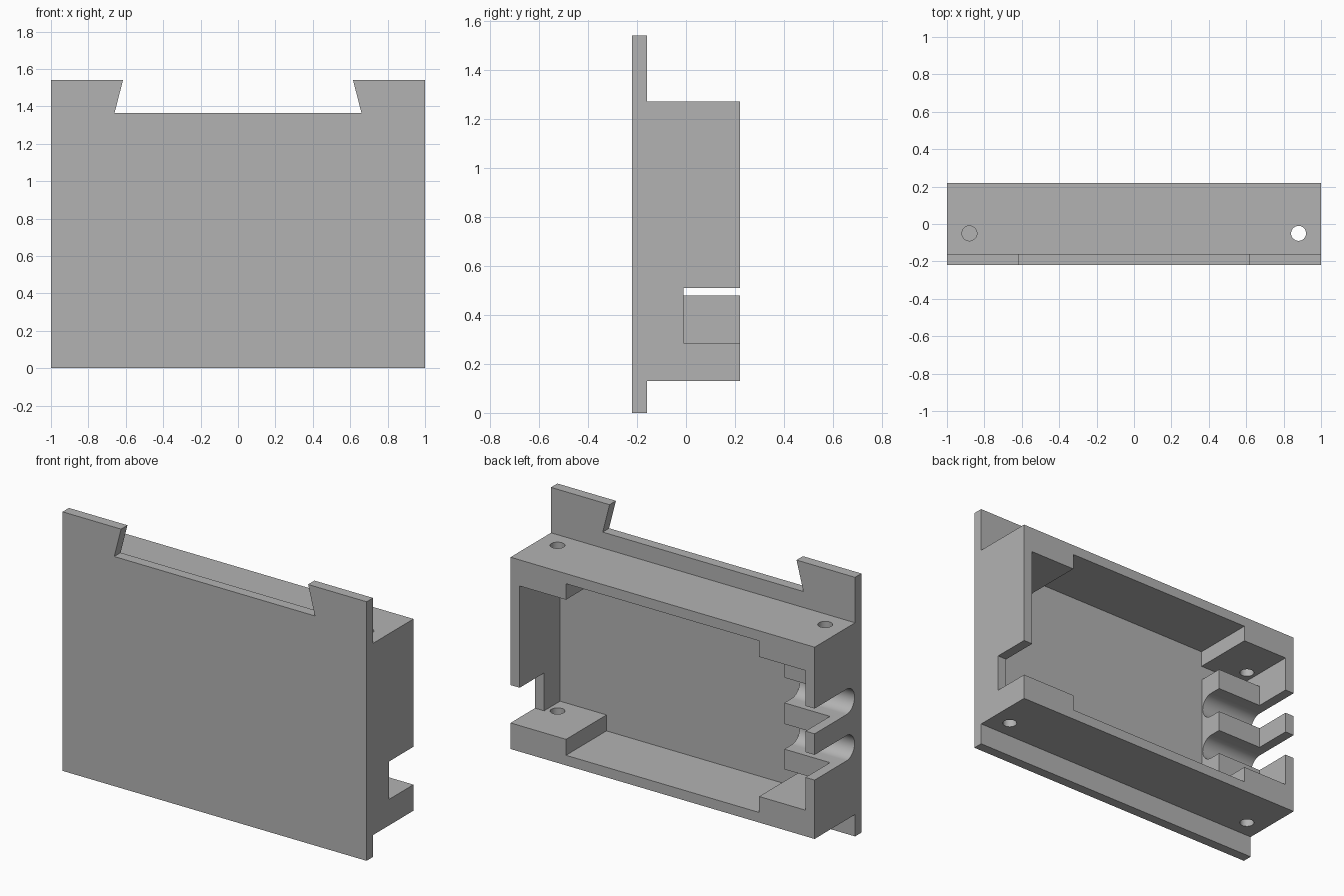
import bpy
import bmesh
import math
from mathutils import Vector

if "Cube" in bpy.data.objects:
    bpy.data.objects.remove(bpy.data.objects["Cube"])

grey = bpy.data.materials.new("plain_grey")
grey.diffuse_color = (0.45, 0.45, 0.45, 1)
grey.use_nodes = True
grey.node_tree.nodes["Principled BSDF"].inputs["Base Color"].default_value = grey.diffuse_color


def prism(name, points, axis, lo, hi):
    """Extrude a 2D outline along an axis (X: points are y,z / Y: x,z / Z: x,y)."""
    place = {"X": lambda a, b, d: (d, a, b),
             "Y": lambda a, b, d: (a, d, b),
             "Z": lambda a, b, d: (a, b, d)}[axis]
    bm = bmesh.new()
    face = bm.faces.new([bm.verts.new(place(a, b, lo)) for a, b in points])
    moved = bmesh.ops.extrude_face_region(bm, geom=[face])["geom"]
    verts = [v for v in moved if isinstance(v, bmesh.types.BMVert)]
    bmesh.ops.translate(bm, verts=verts, vec=Vector(place(0, 0, hi - lo)))
    bmesh.ops.recalc_face_normals(bm, faces=bm.faces)
    mesh = bpy.data.meshes.new(name)
    bm.to_mesh(mesh)
    bm.free()
    mesh.materials.append(grey)
    obj = bpy.data.objects.new(name, mesh)
    bpy.context.collection.objects.link(obj)
    return obj


def box(name, x, y, z):
    return prism(name, [(x[0], y[0]), (x[1], y[0]), (x[1], y[1]), (x[0], y[1])], "Z", *z)


def arc(cx, cy, r, start, end, n):
    return [(cx + r * math.cos(start + (end - start) * i / n),
             cy + r * math.sin(start + (end - start) * i / n)) for i in range(n + 1)]


def combine(target, other, operation):
    """Apply a boolean and discard the helper."""
    mod = target.modifiers.new(operation, "BOOLEAN")
    mod.operation = operation
    mod.solver = "EXACT"
    mod.object = other
    bpy.context.view_layer.objects.active = target
    bpy.ops.object.modifier_apply(modifier=mod.name)
    bpy.data.objects.remove(other)


# Front plate with dovetail notch in its top edge
half = [(1, 0), (1, 1.54), (0.615, 1.54), (0.66, 1.365)]
outline = half + [(-x, z) for x, z in reversed(half)]
housing = prism("housing", outline, "Y", -0.22, -0.16)

# Rear case, hollowed by a tall middle cavity and a lower full-width one
combine(housing, box("case", (-1, 1), (-0.2, 0.22), (0.13, 1.27)), "UNION")
combine(housing, box("middle_cavity", (-0.635, 0.635), (-0.16, 0.4), (0.19, 1.21)), "DIFFERENCE")
combine(housing, box("wide_cavity", (-0.94, 0.94), (-0.16, 0.4), (0.285, 1.115)), "DIFFERENCE")

# Cable holder block inside the left wall
combine(housing, box("cable_holder", (-0.97, -0.64), (-0.19, -0.01), (0.36, 1.03)), "UNION")

# Two round-bottomed cable grooves
for z in (0.555, 0.83):
    groove = [(0.4, z + 0.075)] + arc(-0.08, z, 0.075, math.pi / 2, 1.5 * math.pi, 24) + [(0.4, z - 0.075)]
    combine(housing, prism("groove", groove, "X", -1.2, -0.5), "DIFFERENCE")

# Slot in the right wall
combine(housing, box("slot", (0.9, 1.2), (-0.01, 0.4), (0.285, 0.51)), "DIFFERENCE")

# Screw holes through the four corner blocks
for x in (-0.88, 0.88):
    for z in ((0.05, 0.32), (1.07, 1.4)):
        circle = arc(x, -0.05, 0.04, 0, 2 * math.pi, 32)[:-1]
        combine(housing, prism("screw_hole", circle, "Z", *z), "DIFFERENCE")

# Smooth the round surfaces only
bpy.ops.object.select_all(action="DESELECT")
housing.select_set(True)
bpy.context.view_layer.objects.active = housing
bpy.ops.object.shade_smooth_by_angle(angle=math.radians(30))
